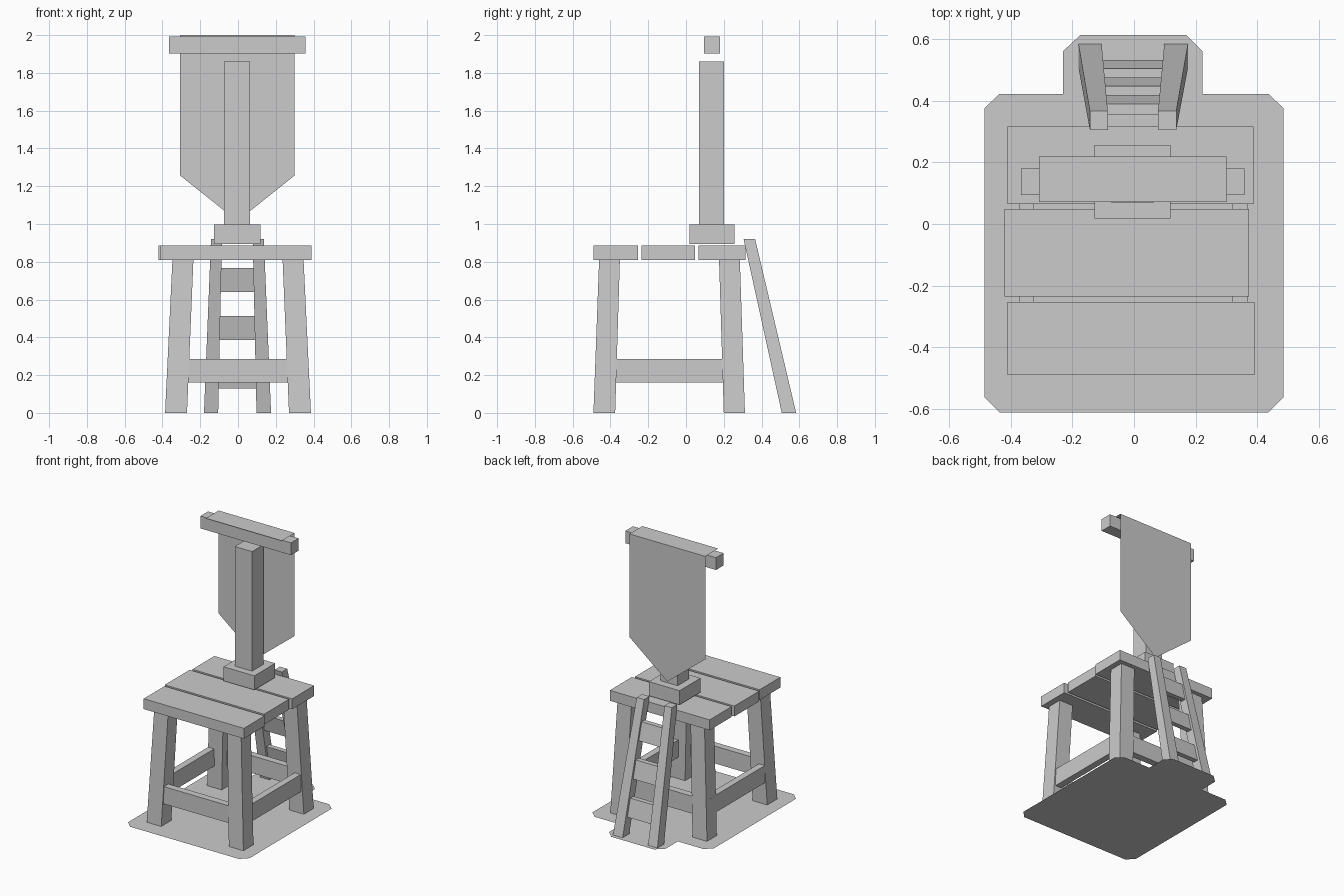
import bpy


def make_mesh(name, verts, faces):
    mesh = bpy.data.meshes.new(name)
    mesh.from_pydata(verts, [], faces)
    obj = bpy.data.objects.new(name, mesh)
    bpy.context.collection.objects.link(obj)
    return obj


def beam(name, low, high, z0, z1):
    """Six-sided block between two rectangles (x0, x1, y0, y1) at heights z0 and z1."""
    verts = []
    for (x0, x1, y0, y1), z in ((low, z0), (high, z1)):
        verts += [(x0, y0, z), (x1, y0, z), (x1, y1, z), (x0, y1, z)]
    sides = [(i, (i + 1) % 4, (i + 1) % 4 + 4, i + 4) for i in range(4)]
    return make_mesh(name, verts, [(3, 2, 1, 0), (4, 5, 6, 7)] + sides)


def box(name, x0, x1, y0, y1, z0, z1):
    return beam(name, (x0, x1, y0, y1), (x0, x1, y0, y1), z0, z1)


def mirror_x(rect):
    return (-rect[1], -rect[0], rect[2], rect[3])


# Ground sheet: chamfered rectangle with a tab under the ladder
outline = [(-0.435, -0.61), (0.435, -0.61), (0.485, -0.56), (0.485, 0.375),
           (0.435, 0.422), (0.222, 0.422), (0.222, 0.56), (0.168, 0.613),
           (-0.173, 0.613), (-0.23, 0.56), (-0.23, 0.422), (-0.435, 0.422),
           (-0.485, 0.375), (-0.485, -0.56)]
make_mesh("ground_sheet", [(x, y, 0) for x, y in outline], [tuple(range(len(outline)))])

# Platform planks
for name, x0, x1, y0, y1 in (("front_plank", -0.41, 0.39, -0.49, -0.253),
                             ("middle_plank", -0.42, 0.373, -0.235, 0.048),
                             ("back_plank", -0.41, 0.387, 0.065, 0.316)):
    box(name, x0, x1, y0, y1, 0.81, 0.885)

# Splayed legs
for end, yb, yt in (("front", (-0.49, -0.375), (-0.46, -0.35)),
                    ("back", (0.20, 0.312), (0.175, 0.285))):
    low, high = (0.27, 0.386, *yb), (0.236, 0.347, *yt)
    beam(end + "_right_leg", low, high, 0, 0.812)
    beam(end + "_left_leg", mirror_x(low), mirror_x(high), 0, 0.812)

# Stretchers between the legs
box("left_stretcher", -0.373, -0.325, -0.43, 0.25, 0.16, 0.285)
box("right_stretcher", 0.318, 0.367, -0.43, 0.25, 0.16, 0.285)
box("front_stretcher", -0.32, 0.32, -0.475, -0.425, 0.16, 0.285)
box("back_stretcher", -0.32, 0.32, 0.247, 0.297, 0.16, 0.285)

# Post on its block, with a crossbar
box("post_block", -0.128, 0.118, 0.018, 0.256, 0.895, 0.997)
box("post", -0.074, 0.064, 0.069, 0.20, 0.997, 1.86)
box("crossbar", -0.366, 0.358, 0.094, 0.18, 1.903, 1.992)

# Cloth banner folded over the crossbar, hanging to a point at the back
make_mesh("banner",
          [(-0.307, 0.071, 2), (0.30, 0.071, 2), (0.30, 0.218, 2), (-0.307, 0.218, 2),
           (0.30, 0.218, 1.257), (-0.003, 0.218, 1.015), (-0.307, 0.218, 1.257)],
          [(0, 1, 2, 3), (3, 2, 4, 5, 6)])

# Leaning ladder rails
beam("ladder_left_rail", (-0.18, -0.105, 0.507, 0.583), (-0.143, -0.085, 0.305, 0.366), 0, 0.92)
beam("ladder_right_rail", (0.098, 0.175, 0.507, 0.583), (0.078, 0.137, 0.305, 0.366), 0, 0.92)

# Ladder rungs following the slope and taper of the rails
for i in range(3):
    def section(z):
        half, y = 0.14 - 0.032 * z, 0.543 - 0.224 * z
        return (-half - 0.003, half - 0.003, y - 0.018, y + 0.018)
    z = 0.13 + 0.255 * i
    beam(f"ladder_rung_{i + 1}", section(z), section(z + 0.127), z, z + 0.127)
